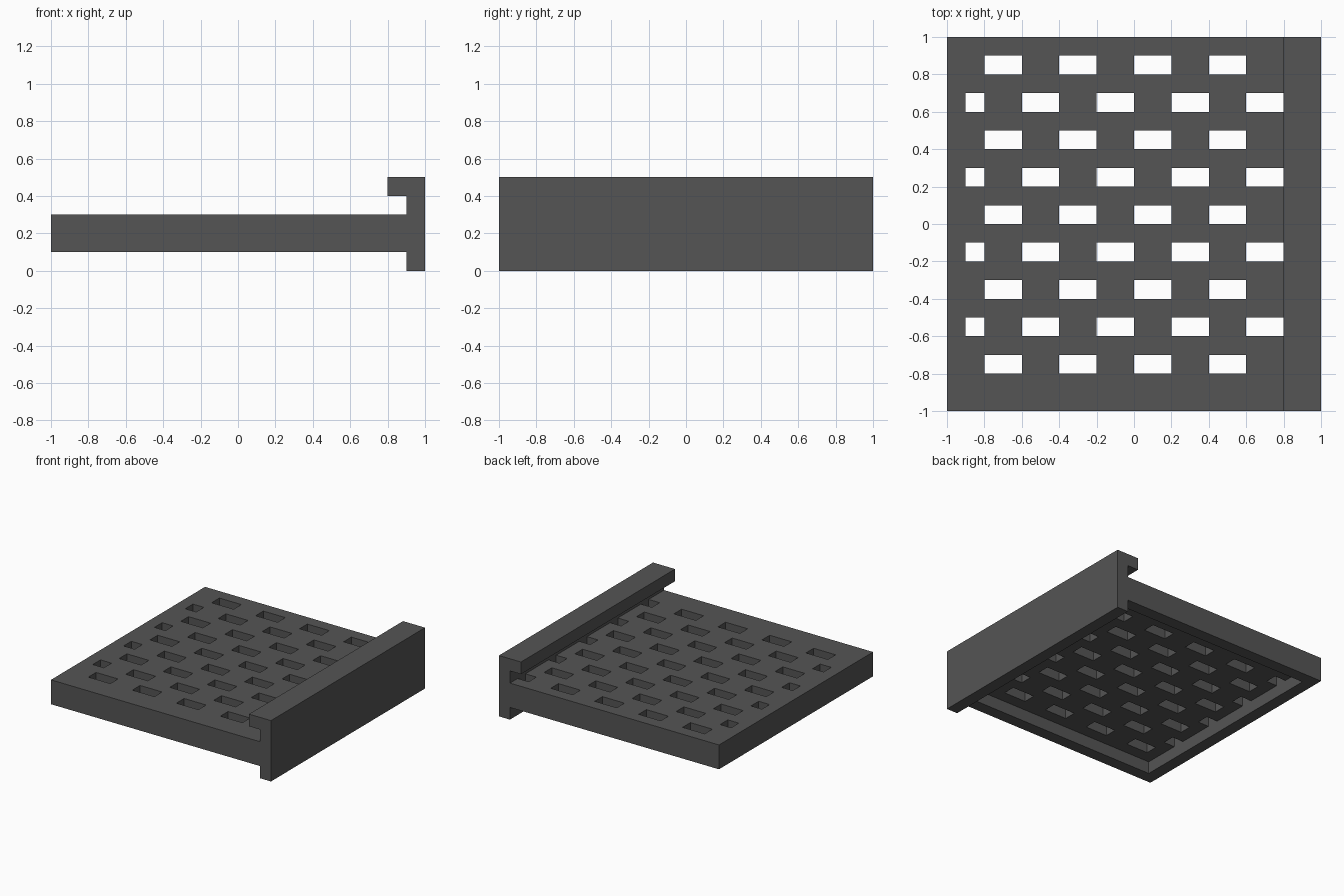
import bpy
import bmesh
from mathutils import Vector

cube = bpy.data.objects.get("Cube")
if cube:
    bpy.data.objects.remove(cube, do_unlink=True)

# Single dark grey material
GREY = (0.09, 0.09, 0.09, 1.0)
grey = bpy.data.materials.new("dark_grey")
grey.use_nodes = True
grey.diffuse_color = GREY
grey.node_tree.nodes["Principled BSDF"].inputs["Base Color"].default_value = GREY

CELL = 0.1


def finish(bm, name):
    bmesh.ops.recalc_face_normals(bm, faces=bm.faces[:])
    mesh = bpy.data.meshes.new(name)
    bm.to_mesh(mesh)
    bm.free()
    mesh.materials.append(grey)
    obj = bpy.data.objects.new(name, mesh)
    bpy.context.collection.objects.link(obj)
    return obj


def extrude_down(bm, faces, depth):
    """Extrude faces down and return the new bottom faces."""
    geom = bmesh.ops.extrude_face_region(bm, geom=faces)["geom"]
    verts = [g for g in geom if isinstance(g, bmesh.types.BMVert)]
    bmesh.ops.translate(bm, verts=verts, vec=Vector((0, 0, -depth)))
    return [g for g in geom if isinstance(g, bmesh.types.BMFace)]


def cell_index(face):
    c = face.calc_center_median()
    return int((c.x + 1) / CELL), int((c.y + 1) / CELL)


def is_open(face):
    """Staggered slots, plus the column taken up by the end wall."""
    i, j = cell_index(face)
    if i == 19:
        return True
    if j % 2 or j < 2:
        return False
    return i % 4 in (2, 3) if j % 4 == 2 else (i > 0 and i % 4 in (0, 1))


def is_rim(face):
    i, j = cell_index(face)
    return i == 0 or j in (0, 19)


# Perforated panel with a rim below along three sides
bm = bmesh.new()
bmesh.ops.create_grid(bm, x_segments=20, y_segments=20, size=1)
bmesh.ops.translate(bm, verts=bm.verts[:], vec=Vector((0, 0, 0.3)))
bmesh.ops.delete(bm, geom=[f for f in bm.faces if is_open(f)], context='FACES')
bottom = extrude_down(bm, bm.faces[:], 0.1)
extrude_down(bm, [f for f in bottom if is_rim(f)], 0.1)
finish(bm, "perforated_panel")

# End wall with an inward lip, extruded from its profile
profile = [(0.9, 0), (1, 0), (1, 0.5), (0.8, 0.5), (0.8, 0.4), (0.9, 0.4)]
bm = bmesh.new()
face = bm.faces.new([bm.verts.new((x, -1, z)) for x, z in profile])
geom = bmesh.ops.extrude_face_region(bm, geom=[face])["geom"]
bmesh.ops.translate(bm, vec=Vector((0, 2, 0)),
                    verts=[g for g in geom if isinstance(g, bmesh.types.BMVert)])
finish(bm, "end_wall")
